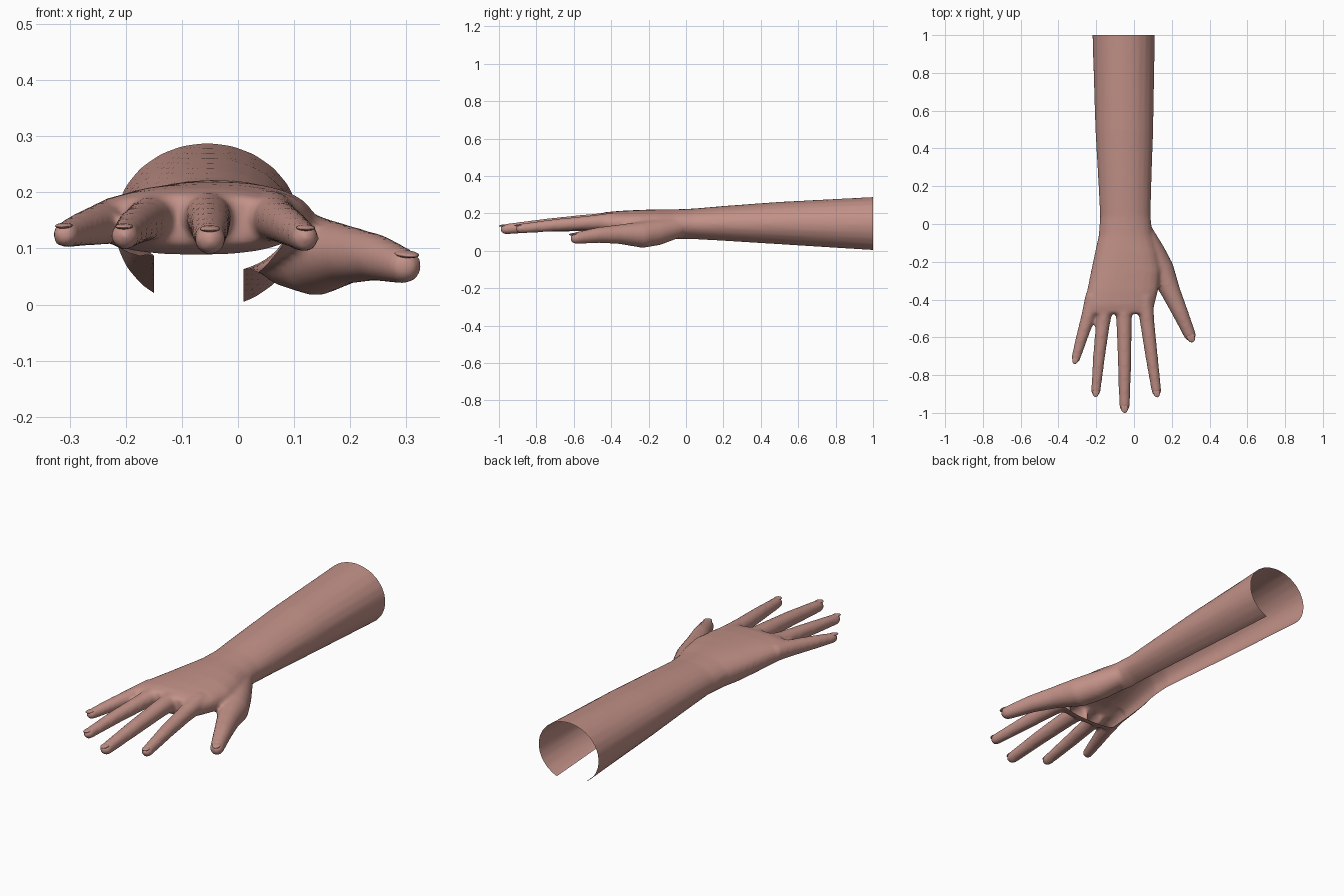
import bpy, bmesh, math
from mathutils import Vector

cube = bpy.data.objects.get("Cube")
if cube:
    bpy.data.objects.remove(cube, do_unlink=True)

skin = bpy.data.materials.new("skin")
SKIN = (0.54, 0.285, 0.245, 1)
skin.diffuse_color = SKIN
skin.use_nodes = True
skin.node_tree.nodes["Principled BSDF"].inputs["Base Color"].default_value = SKIN

N = 24
bm = bmesh.new()


def loft(rings):
    """Closed solid through a list of point rings."""
    loops = [[bm.verts.new(p) for p in ring] for ring in rings]
    for a, b in zip(loops, loops[1:]):
        for i in range(N):
            j = (i + 1) % N
            bm.faces.new((a[i], a[j], b[j], b[i]))
    bm.faces.new(loops[0][::-1])
    bm.faces.new(loops[-1])


def oval(y, left, right, bottom, top, power=1.0):
    """Upright oval ring; a power below 1 makes it boxier."""
    def bend(v):
        return math.copysign(abs(v) ** power, v)
    return [((left + right) / 2 + (right - left) / 2 * bend(math.cos(2 * math.pi * i / N)), y,
             (bottom + top) / 2 + (top - bottom) / 2 * bend(math.sin(2 * math.pi * i / N)))
            for i in range(N)]


def digit(path):
    """Tapered tube through (x, y, z, radius) with a rounded tip."""
    pts = [(Vector(p[:3]), p[3]) for p in path]
    end, r = pts[-1]
    axis = (end - pts[-2][0]).normalized()
    pts += [(end + axis * r * math.sin(a), r * math.cos(a)) for a in (0.5, 0.95, 1.3)]
    side = axis.cross(Vector((0, 0, 1))).normalized()
    up = side.cross(axis)
    loft([[c + side * rad * math.cos(2 * math.pi * i / N) + up * rad * math.sin(2 * math.pi * i / N)
           for i in range(N)] for c, rad in pts])
    return end, axis, r


# Forearm, wrist and palm in one tapering body
loft([oval(*s) for s in (
    (1.06, -.222, .112, -.012, .291), (.5, -.205, .102, .025, .262), (.2, -.188, .092, .045, .240),
    (.04, -.180, .088, .055, .226), (-.06, -.187, .098, .055, .222, .95),
    (-.15, -.207, .125, .055, .222, .9), (-.25, -.228, .14, .065, .219, .85),
    (-.35, -.248, .128, .08, .214, .8), (-.43, -.262, .108, .09, .207, .8),
    (-.475, -.262, .10, .105, .195, .8))])

# Fingers and thumb
digits = {
    "little": [(-.215, -.38, .152, .042), (-.245, -.50, .143, .037), (-.282, -.62, .133, .030), (-.308, -.712, .124, .024)],
    "ring": [(-.145, -.40, .157, .046), (-.165, -.53, .150, .037), (-.185, -.70, .138, .032), (-.202, -.885, .122, .025)],
    "middle": [(-.055, -.40, .160, .046), (-.052, -.55, .153, .040), (-.050, -.75, .137, .035), (-.050, -.965, .116, .028)],
    "index": [(.055, -.38, .158, .047), (.070, -.52, .150, .038), (.093, -.70, .137, .033), (.119, -.885, .119, .026)],
    "thumb": [(.045, -.04, .125, .055), (.095, -.15, .100, .070), (.142, -.24, .085, .070),
              (.195, -.36, .088, .052), (.245, -.47, .084, .042), (.296, -.588, .068, .032)],
}
tips = {name: digit(path) for name, path in digits.items()}

bmesh.ops.recalc_face_normals(bm, faces=bm.faces)
mesh = bpy.data.meshes.new("arm_and_hand")
bm.to_mesh(mesh)
bm.free()
arm = bpy.data.objects.new("arm_and_hand", mesh)
bpy.context.collection.objects.link(arm)
bpy.context.view_layer.objects.active = arm
arm.select_set(True)

# Fuse the parts into one smooth surface
fuse = arm.modifiers.new("fuse", "REMESH")
fuse.mode = "VOXEL"
fuse.voxel_size = 0.009
relax = arm.modifiers.new("relax", "SMOOTH")
relax.factor = 0.5
relax.iterations = 8
for name in ("fuse", "relax"):
    bpy.ops.object.modifier_apply(modifier=name)

# Open the elbow end and the underside of the forearm and palm
bm = bmesh.new()
bm.from_mesh(arm.data)


def cut(point, normal, **kw):
    bmesh.ops.bisect_plane(bm, geom=bm.verts[:] + bm.edges[:] + bm.faces[:],
                           plane_co=point, plane_no=normal, **kw)


cut((0, 1, 0), (0, 1, 0), clear_outer=True)
PALM_END, WIDEN = -.42, .17
cut((0, PALM_END, 0), (0, 1, 0))
cut((0, 0, 0), (0, 1, 0))
for x, s in ((-.15, 1), (.01, -1)):
    cut((x, 0, 0), (1, 0, 0))
    cut((x, 0, 0), (1, -s * WIDEN, 0))


def in_opening(f):
    c = f.calc_center_median()
    spread = WIDEN * max(0, -c.y)
    return f.normal.z < -.05 and c.y > PALM_END and -.15 - spread < c.x < .01 + spread


bm.normal_update()
bmesh.ops.delete(bm, geom=[f for f in bm.faces if in_opening(f)], context="FACES")
bm.to_mesh(arm.data)
bm.free()
arm.data.materials.clear()
arm.data.materials.append(skin)
bpy.ops.object.shade_smooth()

# Fingernails
for name, (end, axis, r) in tips.items():
    up = axis.cross(Vector((0, 0, 1))).normalized().cross(axis)
    bpy.ops.mesh.primitive_uv_sphere_add(segments=16, ring_count=8, radius=1,
                                         location=end + axis * r * .3 + up * r * .72)
    nail = bpy.context.object
    nail.name = name + "_nail"
    nail.rotation_euler = axis.to_track_quat("Y", "Z").to_euler()
    nail.scale = (r * .65, r * .9, r * .2)
    nail.data.materials.append(skin)
    bpy.ops.object.shade_smooth()
